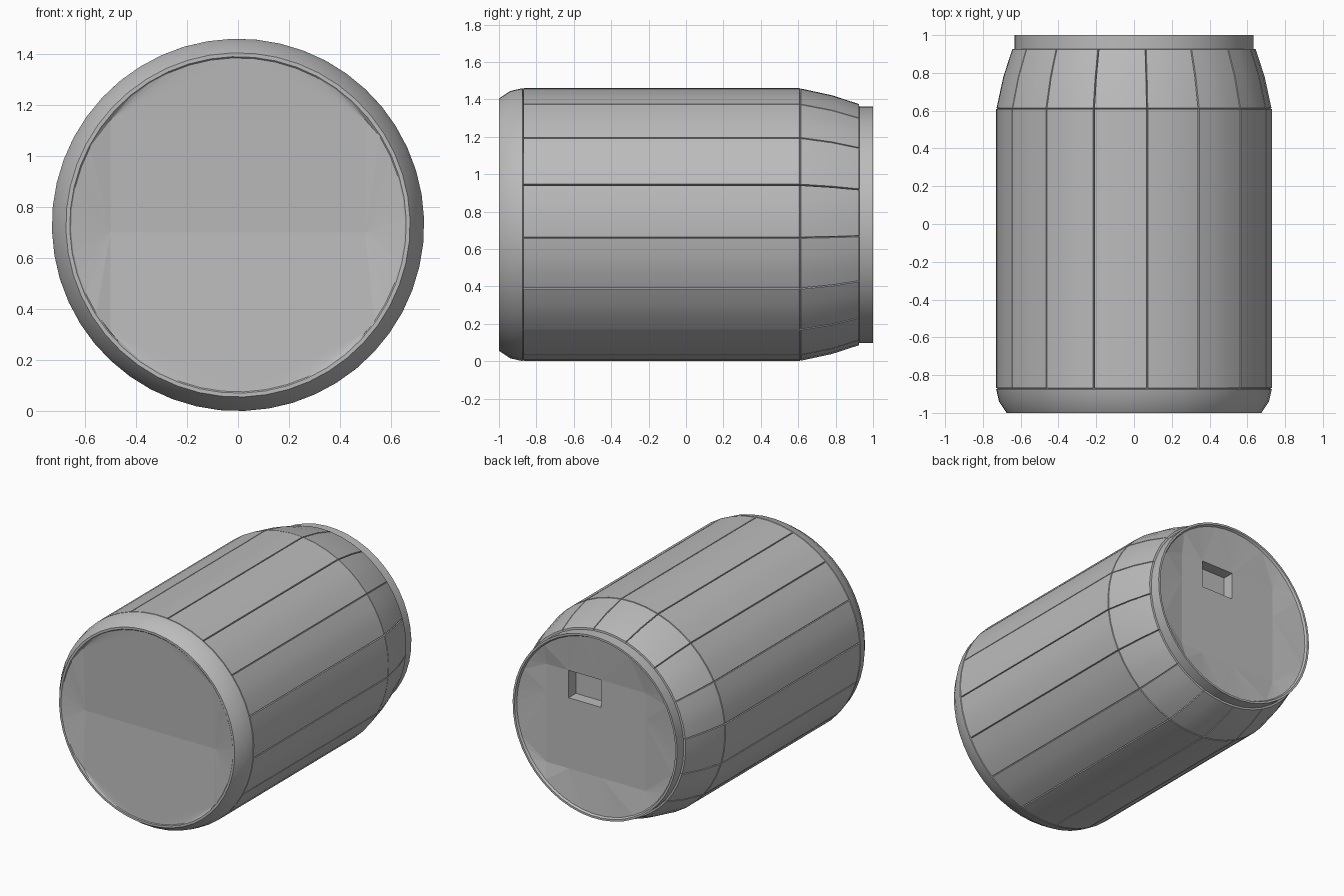
import bpy, bmesh, math
from mathutils import Vector

cube = bpy.data.objects.get("Cube")
if cube:
    bpy.data.objects.remove(cube, do_unlink=True)

RADIUS = 0.73          # can radius, also the height of its axis
PANELS = 16
STEP = 2 * math.pi / PANELS
START = math.radians(5.5)

metal = bpy.data.materials.new("plain_grey_metal")
metal.use_nodes = True
grey = (0.5, 0.5, 0.5, 1)
metal.diffuse_color = grey
metal.node_tree.nodes["Principled BSDF"].inputs["Base Color"].default_value = grey


def finish(name, bm):
    mesh = bpy.data.meshes.new(name)
    bm.to_mesh(mesh)
    bm.free()
    obj = bpy.data.objects.new(name, mesh)
    bpy.context.collection.objects.link(obj)
    mesh.materials.append(metal)
    return obj


def lathe(name, profile, seam=0.0):
    """Spin (y, radius) points about the can axis, with narrow seams between panels."""
    spokes = []
    for k in range(PANELS):
        a = START + k * STEP
        if seam:
            spokes += [(a - 0.005, 0), (a, seam), (a + 0.005, 0)]
        else:
            spokes.append((a, 0))
        spokes += [(a + STEP * i / 3, 0) for i in (1, 2)]
    bm = bmesh.new()
    rings = [[bm.verts.new(((r - d) * math.sin(a), y, RADIUS + (r - d) * math.cos(a)))
              for y, r in profile] for a, d in spokes]
    for i, ring in enumerate(rings):
        nxt = rings[(i + 1) % len(rings)]
        for j in range(len(profile) - 1):
            bm.faces.new((ring[j], nxt[j], nxt[j + 1], ring[j + 1]))
    obj = finish(name, bm)
    bpy.ops.object.select_all(action="DESELECT")
    obj.select_set(True)
    bpy.context.view_layer.objects.active = obj
    bpy.ops.object.shade_smooth_by_angle(angle=math.radians(22))


def dished_end(name, radius, side, edge_y, x_cuts, z_cuts, depth, pocket=None):
    """Disc split by straight folds, its inner corners pushed in; may hold a pocket."""
    bm = bmesh.new()
    ring = [bm.verts.new((radius * math.sin(START + k * STEP / 3), 0,
                          radius * math.cos(START + k * STEP / 3)))
            for k in range(3 * PANELS)]
    bm.faces.new(ring)
    for axis, cuts in ((Vector((1, 0, 0)), x_cuts), (Vector((0, 0, 1)), z_cuts)):
        for c in cuts:
            bmesh.ops.bisect_plane(bm, geom=bm.verts[:] + bm.edges[:] + bm.faces[:],
                                   plane_co=axis * c, plane_no=axis)
    bm.normal_update()
    for f in bm.faces:
        if f.normal.y * side < 0:
            f.normal_flip()
    holes = []
    if pocket:
        x0, x1, z0, z1 = pocket
        for f in bm.faces:
            c = f.calc_center_median()
            if x0 < c.x < x1 and z0 < c.z < z1:
                holes.append(f)
    rim = {v for v in bm.verts if v.is_boundary}
    for v in bm.verts:
        v.co.y = edge_y - side * (0 if v in rim else depth(v.co.z))
    if holes:
        new = bmesh.ops.extrude_face_region(bm, geom=holes)["geom"]
        bmesh.ops.translate(bm, vec=(0, -side * 0.08, 0),
                            verts=[g for g in new if isinstance(g, bmesh.types.BMVert)])
        bmesh.ops.delete(bm, geom=[f for f in holes if f.is_valid], context="FACES")
    bmesh.ops.translate(bm, vec=(0, 0, RADIUS), verts=bm.verts[:])
    bmesh.ops.triangulate(bm, faces=[f for f in bm.faces if len(f.verts) > 4])
    finish(name, bm)


# Can wall: bottom bevel, long panelled body, tapered shoulder, top rim
lathe("bottom_bevel", [(-0.995, 0.655), (-1, 0.66), (-1, 0.675), (-0.94, 0.715),
                       (-0.875, RADIUS), (-0.868, 0.72)])
lathe("body_panels", [(-0.872, 0.715), (-0.868, RADIUS), (0.608, RADIUS), (0.612, 0.715)], seam=0.012)
lathe("shoulder_panels", [(0.606, 0.715), (0.614, 0.728), (0.78, 0.692), (0.925, 0.645),
                          (0.928, 0.62)], seam=0.012)
lathe("top_rim", [(0.92, 0.61), (0.925, 0.632), (1, 0.632), (1, 0.618), (0.985, 0.61)])

# Shallow base, folded along a level line
dished_end("bottom_dish", 0.656, -1, -0.994, (-0.5, 0.5), (-0.42, -0.03, 0.41),
           lambda z: 0.032 if abs(z + 0.03) < 0.1 else 0.012)

# Recessed lid with its drinking opening
dished_end("lid", 0.611, 1, 0.985, (-0.36, -0.02, 0.23, 0.4), (-0.36, 0.13, 0.32),
           lambda z: 0.025, pocket=(-0.02, 0.23, 0.13, 0.32))
